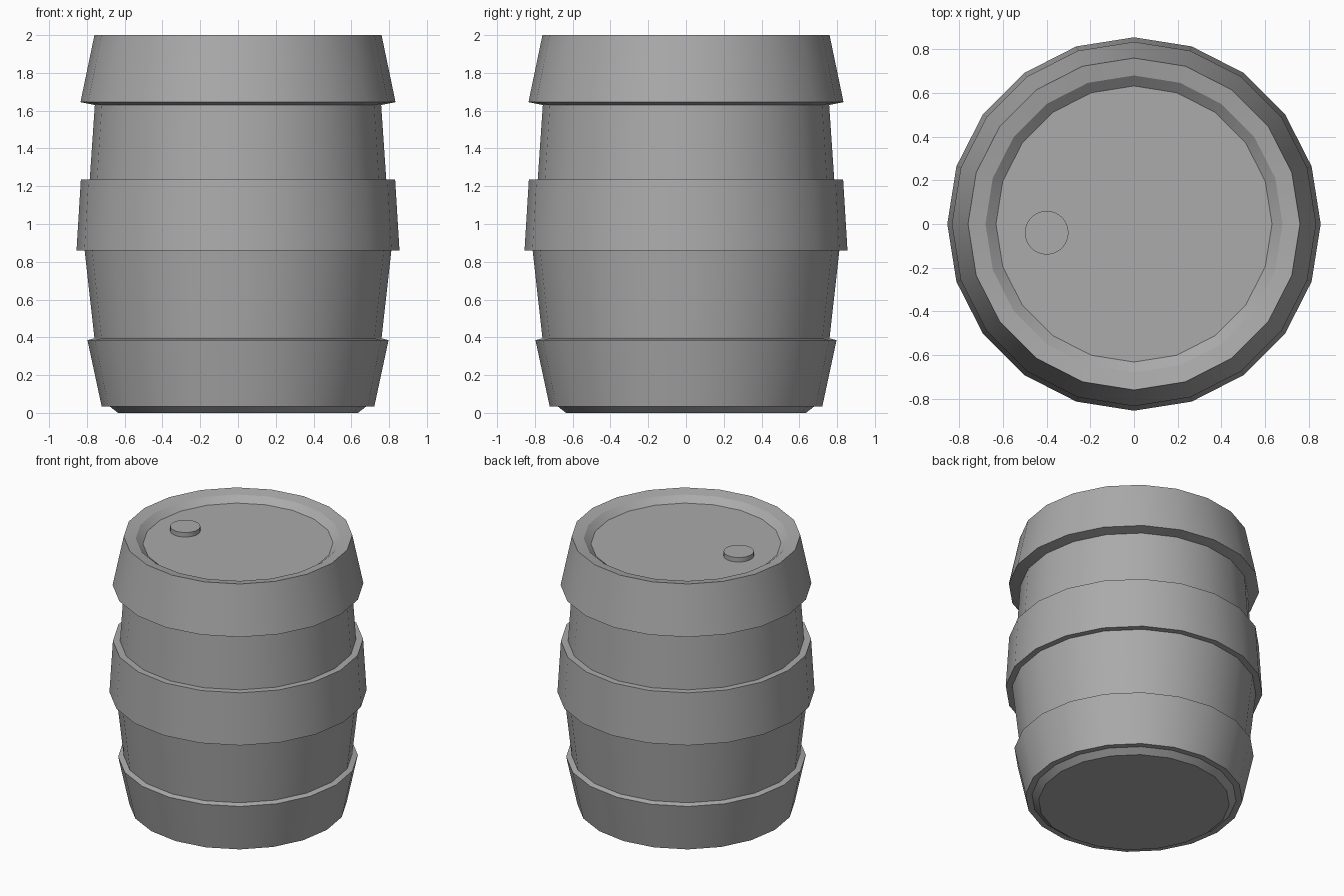
import bpy
import math

SIDES = 20
GREY = (0.405, 0.405, 0.405, 1)

default = bpy.data.objects.get("Cube")
if default:
    bpy.data.objects.remove(default, do_unlink=True)

grey = bpy.data.materials.new("mid grey")
grey.use_nodes = True
grey.diffuse_color = GREY
grey.node_tree.nodes["Principled BSDF"].inputs["Base Color"].default_value = GREY


def lathe(name, profile, sides=SIDES, centre=(0, 0), cap_start=False, cap_end=False):
    """Spin (radius, height) points, listed upwards along the outside, about a vertical axis."""
    verts = []
    for r, z in profile:
        for k in range(sides):
            a = math.tau * k / sides
            verts.append((centre[0] + r * math.cos(a), centre[1] + r * math.sin(a), z))
    faces = []
    for i in range(len(profile) - 1):
        for k in range(sides):
            n = (k + 1) % sides
            low, high = i * sides, (i + 1) * sides
            faces.append((low + k, low + n, high + n, high + k))
    if cap_start:
        faces.append(tuple(reversed(range(sides))))
    if cap_end:
        last = (len(profile) - 1) * sides
        faces.append(tuple(range(last, last + sides)))
    mesh = bpy.data.meshes.new(name)
    mesh.from_pydata(verts, [], faces)
    mesh.materials.append(grey)
    obj = bpy.data.objects.new(name, mesh)
    bpy.context.collection.objects.link(obj)
    bpy.ops.object.select_all(action="DESELECT")
    obj.select_set(True)
    bpy.context.view_layer.objects.active = obj
    bpy.ops.object.shade_smooth_by_angle(angle=math.radians(30))


# Chamfered base
lathe("base", [(0.635, 0), (0.68, 0.035)], cap_start=True)

# Hoops, each with its upper and lower ledge
lathe("bottom_hoop", [(0.68, 0.035), (0.722, 0.035), (0.797, 0.385), (0.76, 0.395)])
lathe("middle_hoop", [(0.812, 0.86), (0.855, 0.86), (0.832, 1.235), (0.785, 1.235)])

# Bulging wall between the hoops
lathe("lower_wall", [(0.76, 0.395), (0.812, 0.86)])
lathe("upper_wall", [(0.785, 1.235), (0.758, 1.63)])

# Top hoop rolls over into the gently sloped rim
lathe("top_hoop", [(0.758, 1.63), (0.834, 1.645), (0.76, 2.0), (0.68, 1.985)])

# Sunken lid with its bevelled surround
lathe("lid", [(0.68, 1.985), (0.632, 1.945)], cap_end=True)

# Round bung on the lid
lathe("bung", [(0.1, 1.945), (0.1, 1.978)], sides=32, centre=(-0.4, -0.04), cap_end=True)
